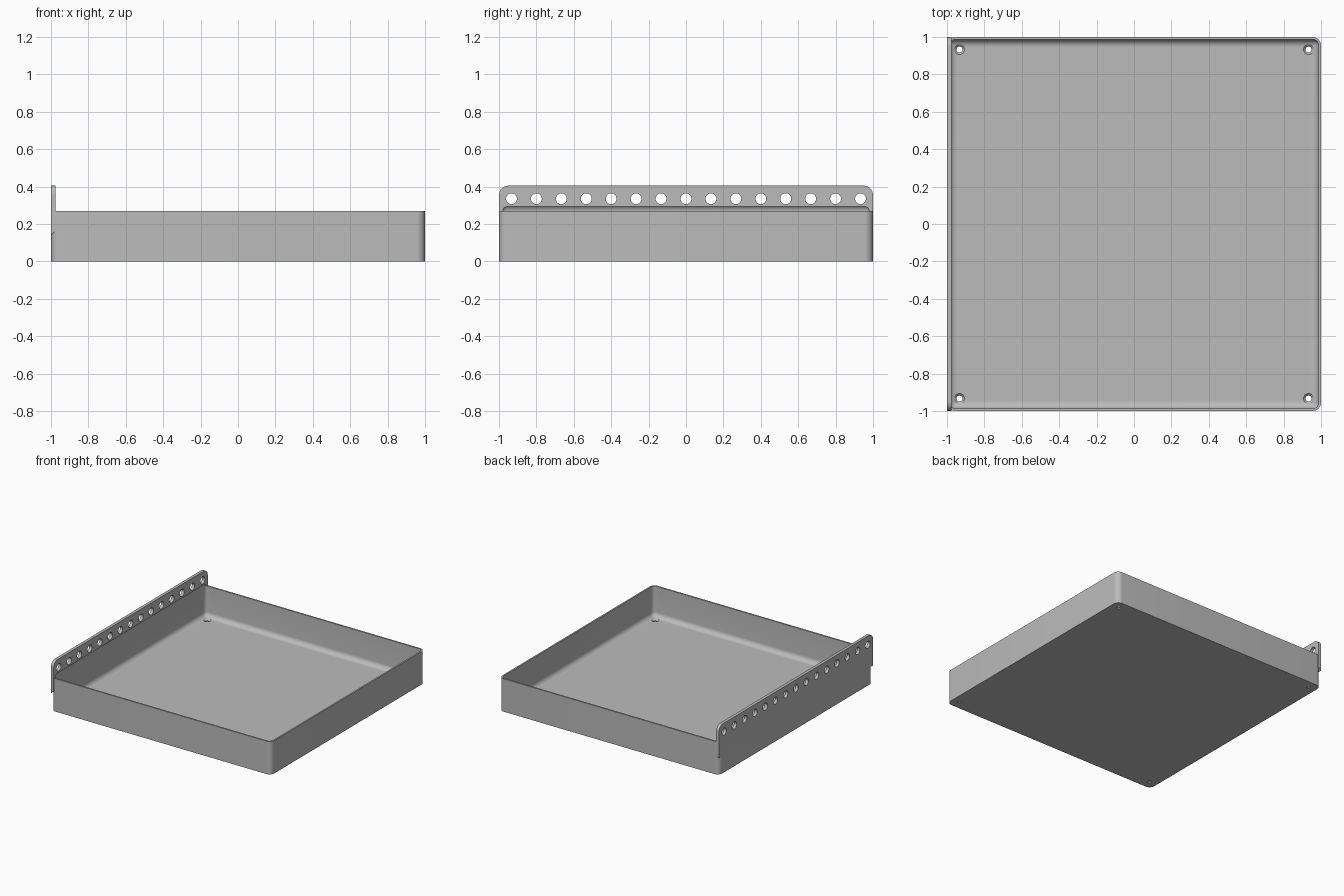
import bpy, bmesh, math
from mathutils import Matrix, Vector

if "Cube" in bpy.data.objects:
    bpy.data.objects.remove(bpy.data.objects["Cube"], do_unlink=True)

WALL, FLOOR, RIM = 0.013, 0.02, 0.27
PLATE_IN, PLATE_LOW, PLATE_TOP = -0.975, 0.165, 0.405
CORNER = 0.045

grey = bpy.data.materials.new("plain grey")
grey.use_nodes = True
colour = (0.5, 0.5, 0.5, 1)
grey.diffuse_color = colour
grey.node_tree.nodes["Principled BSDF"].inputs["Base Color"].default_value = colour


def finish(name, bm):
    bmesh.ops.recalc_face_normals(bm, faces=bm.faces[:])
    mesh = bpy.data.meshes.new(name)
    bm.to_mesh(mesh)
    bm.free()
    mesh.materials.append(grey)
    obj = bpy.data.objects.new(name, mesh)
    bpy.context.collection.objects.link(obj)
    return obj


def rounded_square(half, radius, steps=8):
    pts = []
    for k in range(4):
        turn = Matrix.Rotation(k * math.pi / 2, 2)
        for i in range(steps + 1):
            a = math.pi / 2 * i / steps
            c = half - radius
            pts.append(turn @ Vector((c + radius * math.cos(a), c + radius * math.sin(a))))
    return pts


def loft(name, rings):
    """Closed solid through rounded squares given as (inset, z)."""
    bm = bmesh.new()
    loops = []
    for inset, z in rings:
        outline = rounded_square(1 - inset, max(CORNER - inset, 0.004))
        loops.append([bm.verts.new((p.x, p.y, z)) for p in outline])
    n = len(loops[0])
    for low, high in zip(loops, loops[1:]):
        for i in range(n):
            j = (i + 1) % n
            bm.faces.new((low[i], low[j], high[j], high[i]))
    bm.faces.new(loops[0])
    bm.faces.new(loops[-1])
    return finish(name, bm)


# Outer block of the tray
tray = loft("tray", [(0, 0), (0, RIM)])

# Upright mounting plate with rounded top corners and a sloping underside
bm = bmesh.new()
radius = 0.05
arc = [(1 - radius + radius * math.cos(a), PLATE_TOP - radius + radius * math.sin(a))
       for a in (math.pi / 2 * i / 8 for i in range(9))]
outline = [(1, PLATE_LOW)] + arc + [(-y, z) for y, z in reversed(arc)] + [(-1, PLATE_LOW)]
face = bm.faces.new([bm.verts.new((PLATE_IN, y, z)) for y, z in outline])
extruded = bmesh.ops.extrude_face_region(bm, geom=[face])["geom"]
for v in extruded:
    if isinstance(v, bmesh.types.BMVert):
        v.co.x = -1
        if v.co.z < PLATE_LOW + 0.001:
            v.co.z -= 0.025
if not face.is_valid or len(bm.faces) < len(outline) + 2:
    bm.faces.new([v for v in bm.verts if v.co.x > -0.99])
plate = finish("mounting_plate", bm)

# Cavity with a filleted floor edge and a tapered top under the plate
fillet = 0.04
rings = [(WALL + fillet * (1 - math.sin(a)), FLOOR + fillet * (1 - math.cos(a)))
         for a in (math.pi / 2 * i / 8 for i in range(9))]
rings += [(WALL, RIM + 0.003), (WALL + 0.003, 0.284), (WALL + 0.013, 0.295)]
cavity = loft("cavity_cutter", rings)

# Row of plate holes and four countersunk floor holes
bm = bmesh.new()
for i in range(15):
    place = Matrix.Translation((-1, (i - 7) * 0.1333, 0.335)) @ Matrix.Rotation(math.pi / 2, 4, 'Y')
    bmesh.ops.create_cone(bm, cap_ends=True, segments=32, radius1=0.029,
                          radius2=0.029, depth=0.2, matrix=place)
holes = finish("plate_hole_cutter", bm)


def floor_cutter(name, r_low, r_high, z_low, z_high):
    bm = bmesh.new()
    for x in (-0.933, 0.933):
        for y in (-0.933, 0.933):
            bmesh.ops.create_cone(bm, cap_ends=True, segments=32, radius1=r_low, radius2=r_high,
                                  depth=z_high - z_low,
                                  matrix=Matrix.Translation((x, y, (z_low + z_high) / 2)))
    return finish(name, bm)


drills = floor_cutter("floor_hole_cutter", 0.016, 0.016, -0.02, 0.06)
sinks = floor_cutter("countersink_cutter", 0.014, 0.029, 0.006, 0.022)

# Combine everything into one solid tray
for helper, mode in ((plate, 'UNION'), (cavity, 'DIFFERENCE'), (holes, 'DIFFERENCE'),
                     (drills, 'DIFFERENCE'), (sinks, 'DIFFERENCE')):
    mod = tray.modifiers.new(helper.name, 'BOOLEAN')
    mod.operation = mode
    mod.solver = 'EXACT'
    mod.object = helper
bpy.ops.object.select_all(action='DESELECT')
tray.select_set(True)
bpy.context.view_layer.objects.active = tray
for name in [m.name for m in tray.modifiers]:
    bpy.ops.object.modifier_apply(modifier=name)
for helper in (plate, cavity, holes, drills, sinks):
    bpy.data.objects.remove(helper, do_unlink=True)
bpy.ops.object.shade_smooth_by_angle(angle=math.radians(30))
